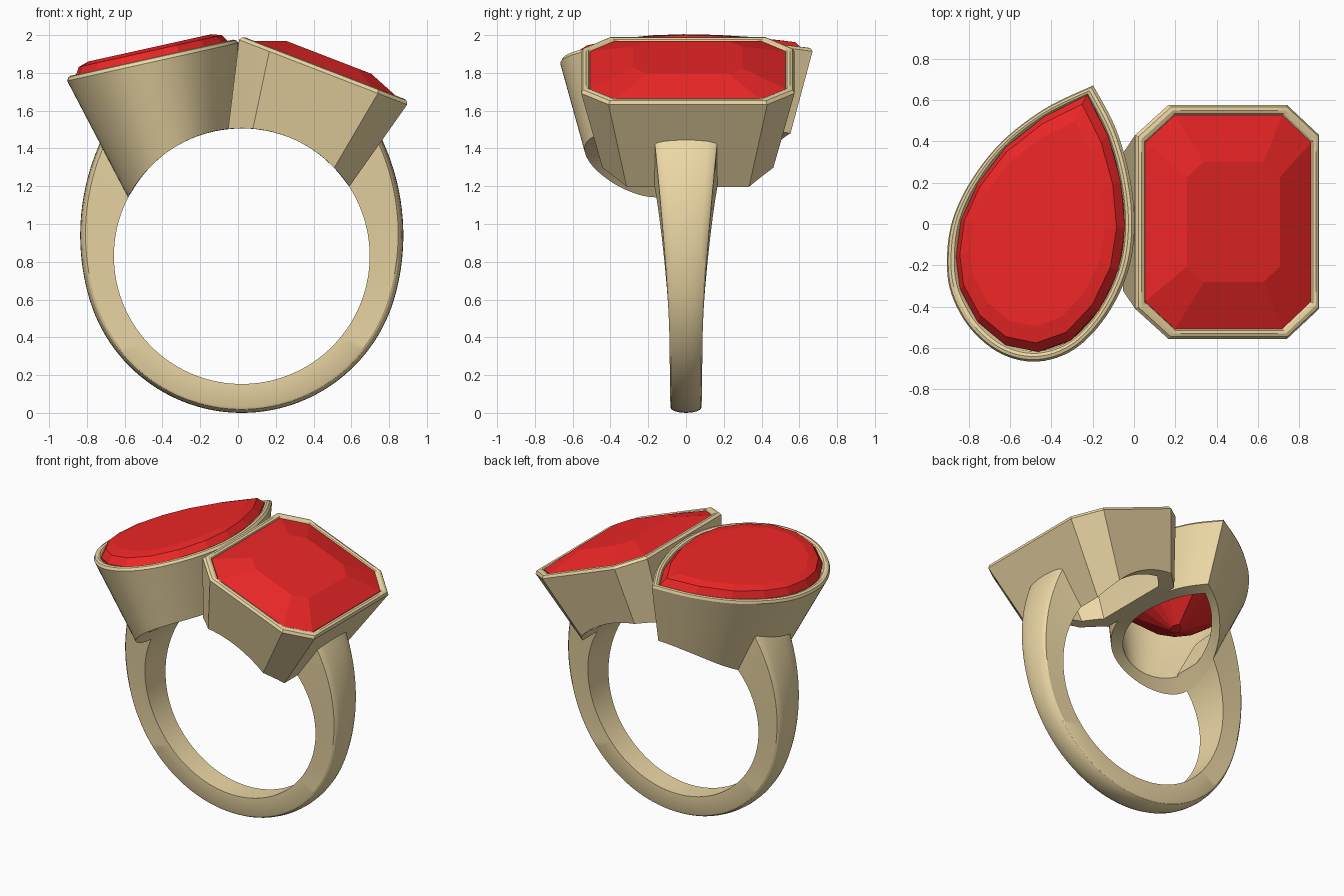
import bpy, bmesh
from math import sin, cos, radians, sqrt, pi
from mathutils import Vector

if "Cube" in bpy.data.objects:
    bpy.data.objects.remove(bpy.data.objects["Cube"])

HOLE_X, HOLE_Z, HOLE_R = 0.02, 0.83, 0.677    # finger hole, axis along y


def material(name, rgb):
    m = bpy.data.materials.new(name)
    m.diffuse_color = (*rgb, 1)
    m.use_nodes = True
    m.node_tree.nodes["Principled BSDF"].inputs["Base Color"].default_value = m.diffuse_color
    return m


gold = material("gold", (0.85, 0.69, 0.38))
red = material("red_gem", (0.86, 0.02, 0.02))


def loft(name, loops, mat, closed=False, smooth=True):
    """Skin a list of equal-length closed loops; cap the ends unless closed."""
    bm = bmesh.new()
    rows = [[bm.verts.new(p) for p in lp] for lp in loops]
    pairs = list(zip(rows, rows[1:])) + ([(rows[-1], rows[0])] if closed else [])
    n = len(rows[0])
    for a, b in pairs:
        for i in range(n):
            j = (i + 1) % n
            bm.faces.new((a[i], a[j], b[j], b[i]))
    if not closed:
        bm.faces.new(rows[0])
        bm.faces.new(rows[-1])
    bmesh.ops.recalc_face_normals(bm, faces=bm.faces)
    me = bpy.data.meshes.new(name)
    bm.to_mesh(me)
    bm.free()
    me.materials.append(mat)
    ob = bpy.data.objects.new(name, me)
    bpy.context.collection.objects.link(ob)
    if smooth:
        bpy.ops.object.select_all(action='DESELECT')
        ob.select_set(True)
        bpy.context.view_layer.objects.active = ob
        bpy.ops.object.shade_smooth_by_angle(angle=radians(30))
    return ob


class Setting:
    """Tilted frame for a stone and its bezel; outline given in plan (x, y)."""

    def __init__(self, centre, tilt, half):
        self.c, self.half = Vector(centre), half
        t = radians(tilt)
        self.cos = cos(t)
        self.u, self.w = Vector((cos(t), 0, sin(t))), Vector((-sin(t), 0, cos(t)))

    def point(self, p, su, sv, h):
        x = (p[0] - self.c.x) / self.cos * su
        return self.c + self.u * x + Vector((0, (p[1] - self.c.y) * sv, 0)) + self.w * h

    def inset(self, p, d, h):
        return self.point(p, 1 - d / self.half[0], 1 - d / self.half[1], h)

    def wall_end(self, p, d, h, slope):
        """Follow the sloping wall down until it meets the finger hole."""
        a = self.inset(p, d, h)
        b = self.inset(p, d + slope, h - 1) - a
        ox, oz = a.x - HOLE_X, a.z - HOLE_Z
        qa = b.x ** 2 + b.z ** 2
        qb = ox * b.x + oz * b.z
        disc = qb * qb - qa * (ox * ox + oz * oz - HOLE_R ** 2)
        return a + b * ((-qb - sqrt(max(disc, 0))) / qa)

    def bezel(self, name, outline, slope):
        rim = [(.053, -.03), (.05, -.008), (.04, .006), (.025, .011), (.01, .006), (0, -.012)]
        loops = [[self.wall_end(p, .053, -.03, slope + .09) for p in outline]]
        loops += [[self.inset(p, d, h) for p in outline] for d, h in rim]
        loops.append([self.wall_end(p, 0, -.012, slope) for p in outline])
        return loft(name, loops, gold, closed=True)

    def stone(self, name, outline, levels):
        ku, kv = (1 - .047 / s for s in self.half)
        loops = [[self.point(p, ku * s, kv * s, h) for p in outline] for s, h in levels]
        return loft(name, loops, red, smooth=False)


def spline(pts, k):
    """Catmull-Rom through the points, keeping a sharp corner at the start."""
    q = [Vector(p) for p in [pts[0]] + pts + [pts[0], pts[0]]]
    out = []
    for a, b, c, d in zip(q, q[1:], q[2:], q[3:]):
        for i in range(k):
            t = i / k
            out.append(b + .5 * t * (c - a + t * (2 * a - 5 * b + 4 * c - d
                                                  + t * (3 * b - a - 3 * c + d))))
    return out


def subdivide(pts, k):
    q = [Vector(p) for p in pts]
    return [a.lerp(b, i / k) for a, b in zip(q, q[1:] + q[:1]) for i in range(k)]


# Pear-shaped stone and bezel (left)
pear_pts = [(-.2, .67), (-.09, .46), (-.022, .22), (0, -.02), (-.035, -.24), (-.14, -.45),
            (-.29, -.605), (-.465, -.665), (-.64, -.63), (-.79, -.51), (-.885, -.34),
            (-.907, -.17), (-.88, .02), (-.79, .21), (-.64, .4), (-.43, .56)]
pear = Setting((-.453, 0, 1.87), 12.5, (.464, .668))
pear.bezel("pear_bezel", spline(pear_pts, 6), .27)
pear.stone("pear_stone", pear_pts,
           [(.8, .064), (.93, .047), (1, 0), (1, -.03), (.62, -.22), (.08, -.42)])

# Octagonal step-cut stone and bezel (right)
oct_pts = [(.17, .575), (.745, .575), (.9, .43), (.9, -.41),
           (.745, -.555), (.17, -.555), (.01, -.41), (.01, .43)]
octagon = Setting((.455, .01, 1.815), -21.1, (.475, .565))
octagon.bezel("octagon_bezel", subdivide(oct_pts, 10), .25)
octagon.stone("octagon_stone", oct_pts,
              [(.56, .072), (1, 0), (1, -.03), (.62, -.2), (.1, -.36)])

# Shank: flat inside, domed outside, flaring towards the bezels
STEPS = 96
loops = []
for i in range(STEPS + 1):
    s = 2 * i / STEPS - 1
    end = 131 if s > 0 else 136
    f = abs(s) * end
    thick = .153 + .012 * (f / 90) ** 2 + .1 * (max(f - 75, 0) / 52) ** 2
    wide = .083 + .012 * (f / 90) ** 2 + .053 * (max(f - 60, 0) / 67) ** 1.5
    section = [(wide, 0), (wide, thick - .03)]
    section += [(wide * cos(k * pi / 8), thick - .03 + .03 * sin(k * pi / 8)) for k in range(1, 8)]
    section += [(-wide, thick - .03), (-wide, 0)]
    ring = []
    for y, r in section:
        # slant the ends so they follow the bezel walls
        a = radians(s * (end - 8 * (1 - r / thick)))
        ring.append((HOLE_X + (HOLE_R + r) * sin(a), y, HOLE_Z - (HOLE_R + r) * cos(a)))
    loops.append(ring)
loft("shank", loops, gold)
